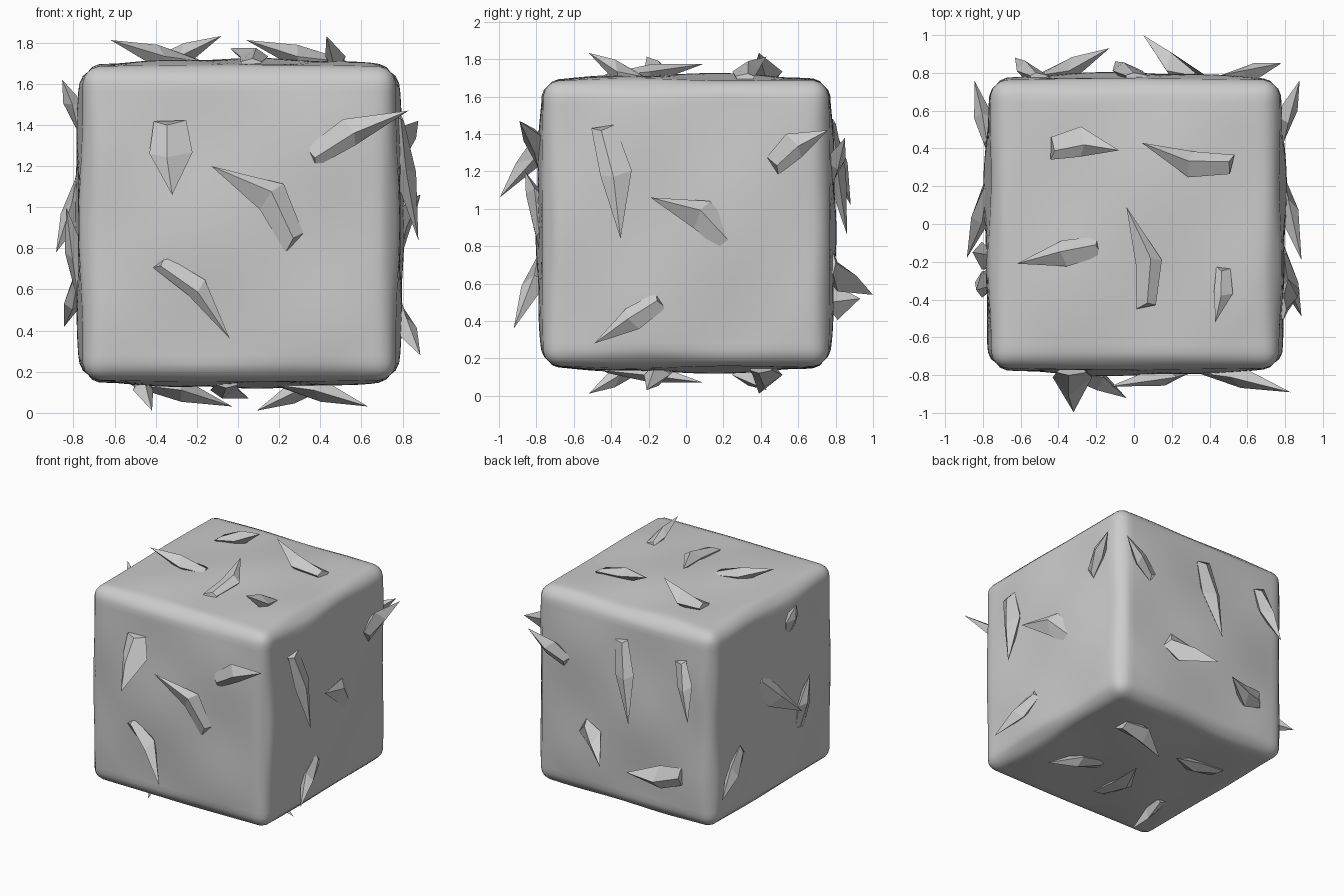
import bpy, bmesh
from math import pi, sin, cos
from mathutils import Vector, Matrix

if "Cube" in bpy.data.objects:
    bpy.data.objects.remove(bpy.data.objects["Cube"])

C = Vector((0.006, 0, 0.922))  # block centre
H = 0.761                      # block half size
R = 0.085                      # edge rounding


def add_object(name, bm, smooth):
    bmesh.ops.recalc_face_normals(bm, faces=bm.faces)
    mesh = bpy.data.meshes.new(name)
    bm.to_mesh(mesh)
    bm.free()
    for p in mesh.polygons:
        p.use_smooth = smooth
    ob = bpy.data.objects.new(name, mesh)
    bpy.context.collection.objects.link(ob)
    return ob


# Rounded block with gently uneven, slightly domed faces
bm = bmesh.new()
bmesh.ops.create_cube(bm, size=2 * H)
bmesh.ops.subdivide_edges(bm, edges=bm.edges[:], cuts=37, use_grid_fill=True)
for v in bm.verts:
    p = v.co.copy()
    inner = Vector([max(R - H, min(H - R, c)) for c in p])
    q = inner + (p - inner).normalized() * R
    for i in range(3):
        a, b = p[(i + 1) % 3] / H, p[(i + 2) % 3] / H
        dome = max(0, cos(a * pi / 2) * cos(b * pi / 2)) ** 0.7
        wave = 0.01 * sin(5 * a + 2 * i) * cos(4 * b + i) * min(1, 3 * dome)
        q[i] += (0.035 * dome + wave) * (p[i] / H) ** 3
    v.co = q + C
add_object("block", bm, True)


def shard(bm, place, tu, tv, h, bu, bv, w, bend):
    """Bent splinter: free tip at height h, diamond middle, tail sunk in the face."""
    tip, base = Vector((tu, tv)), Vector((bu, bv))
    d = (base - tip).normalized()
    side = Vector((-d.y, d.x))

    def section(c, width, low, ridge, deep):
        pts = [(c + side * width / 2, low), (c - d * 0.02 + side * width * 0.1, ridge),
               (c - side * width / 2, low), (c, deep)]
        return [bm.verts.new(place(p.x, p.y, z)) for p, z in pts]

    t = bm.verts.new(place(tu, tv, h))
    mid = section(tip.lerp(base, 0.6) + side * bend, w, 0.05, 0.4 * h + 0.055, -0.02)
    end = section(base + d * 0.02, w * 0.75, 0.025, 0.04, -0.08)
    for i in range(4):
        j = (i + 1) % 4
        bm.faces.new((t, mid[i], mid[j]))
        bm.faces.new((mid[i], end[i], end[j], mid[j]))
    bm.faces.new(end)


# Splinters per face: tip u, tip v, tip height, tail u, tail v, width, bend
front = [(-.32, 1.06, .235, -.33, 1.40, .21, 0),
         (-.13, 1.20, .10, .26, .84, .17, .09),
         (-.04, .36, .16, -.37, .72, .11, -.05),
         (.83, 1.47, .13, .37, 1.25, .14, -.03)]
back = [(.78, 1.38, .09, .50, 1.18, .13, 0),
        (-.10, .86, .10, .01, 1.45, .16, 0),
        (.05, .54, .238, .33, .70, .18, 0),
        (-.13, .52, .17, -.49, .53, .18, .03),
        (-.63, 1.02, .12, -.51, 1.42, .13, 0)]
right = [(-.35, .84, .11, -.44, 1.42, .17, -.03),
         (-.19, 1.06, .12, .22, .82, .17, .06),
         (-.49, .28, .12, -.15, .50, .13, 0),
         (.76, 1.42, .11, .48, 1.24, .15, -.03)]
left = [(-.35, 1.0, .08, -.30, .60, .14, 0),
        (-.18, .78, .13, .20, 1.12, .17, -.02),
        (-.15, 1.62, .10, -.18, 1.40, .15, 0),
        (.76, .42, .09, .43, .67, .13, .02)]
top = [(-.08, .39, .15, -.42, .40, .16, -.04),
       (.04, .43, .13, .50, .32, .14, -.05),
       (-.04, .09, .09, .06, -.42, .14, .06),
       (-.62, -.21, .13, -.20, -.12, .14, 0),
       (.43, -.52, .15, .47, -.25, .10, -.02)]

# The bottom face is the top one turned half round the y axis
half_turn = Matrix.Translation(C) @ Matrix.Rotation(pi, 4, 'Y') @ Matrix.Translation(-C)
on_top = lambda u, v, h: Vector((u, v, C.z + H + h))

for name, rows, place in [
        ("front_splinters", front, lambda u, v, h: Vector((u, -H - h, v))),
        ("back_splinters", back, lambda u, v, h: Vector((u, H + h, v))),
        ("right_splinters", right, lambda u, v, h: Vector((C.x + H + h, u, v))),
        ("left_splinters", left, lambda u, v, h: Vector((C.x - H - h, u, v))),
        ("top_splinters", top, on_top),
        ("bottom_splinters", top, lambda u, v, h: half_turn @ on_top(u, v, h))]:
    bm = bmesh.new()
    for row in rows:
        shard(bm, place, *row)
    add_object(name, bm, False)
